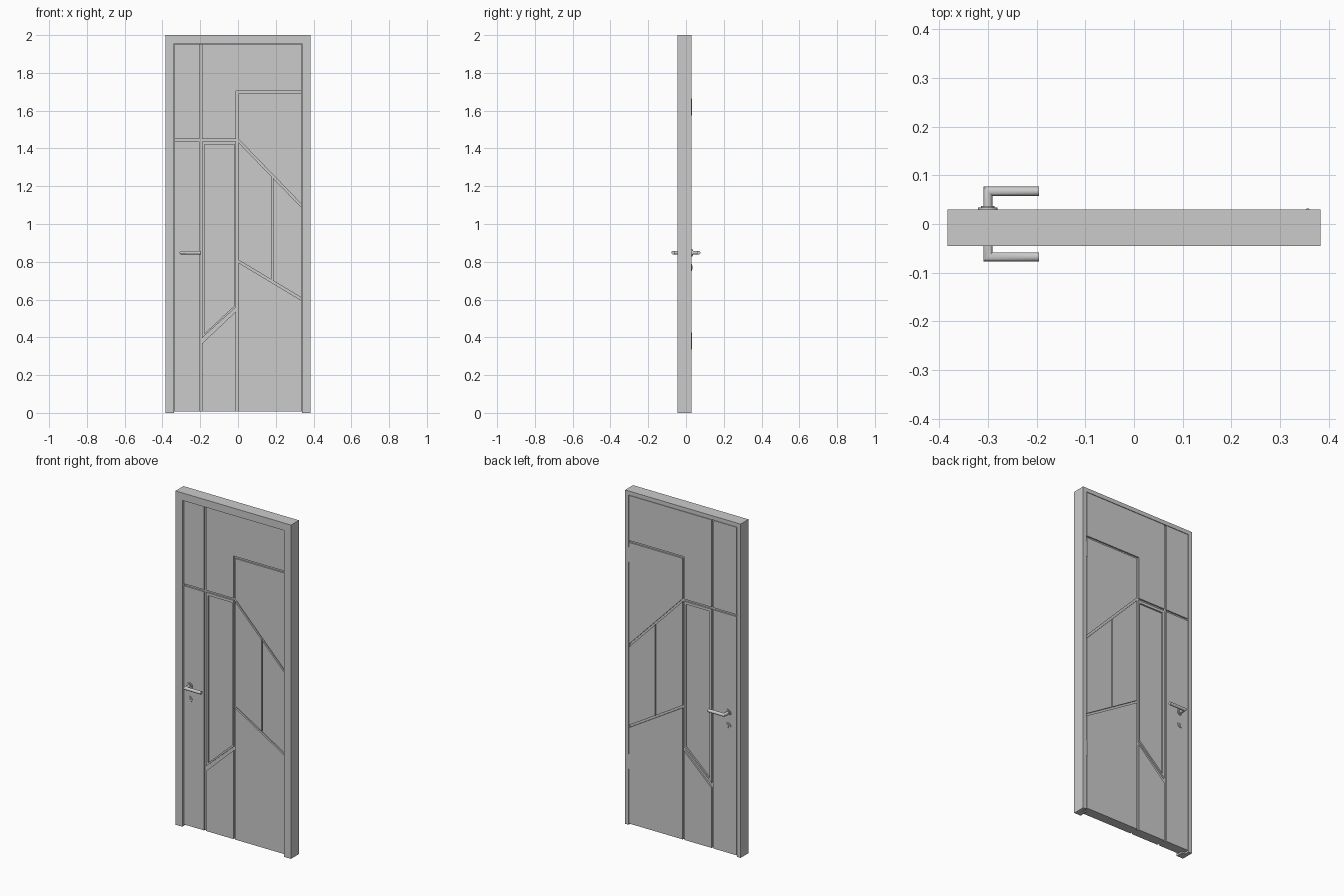
import bpy, bmesh, math
from mathutils import Matrix

if "Cube" in bpy.data.objects:
    bpy.data.objects.remove(bpy.data.objects["Cube"])


def finish(name, bm, smooth=False):
    bmesh.ops.recalc_face_normals(bm, faces=bm.faces)
    me = bpy.data.meshes.new(name)
    bm.to_mesh(me)
    bm.free()
    ob = bpy.data.objects.new(name, me)
    bpy.context.collection.objects.link(ob)
    if smooth:
        bpy.ops.object.select_all(action='DESELECT')
        ob.select_set(True)
        bpy.context.view_layer.objects.active = ob
        bpy.ops.object.shade_smooth_by_angle(angle=math.radians(35))
    return ob


def skin(bm, rings, closed=False):
    """Join equal rings of points with quads, capping the ends unless closed."""
    vs = [[bm.verts.new(p) for p in r] for r in rings]
    n = len(vs[0])
    pairs = list(zip(vs, vs[1:])) + ([(vs[-1], vs[0])] if closed else [])
    for a, b in pairs:
        for i in range(n):
            j = (i + 1) % n
            bm.faces.new((a[i], a[j], b[j], b[i]))
    if not closed:
        bm.faces.new(vs[0])
        bm.faces.new(vs[-1])


def prism(name, pts, y0, y1):
    bm = bmesh.new()
    skin(bm, [[(x, y, z) for x, z in pts] for y in (y0, y1)])
    return finish(name, bm)


def disc(name, x, z, r, y0, y1, segs=32):
    pts = [(x + r * math.cos(2 * math.pi * i / segs),
            z + r * math.sin(2 * math.pi * i / segs)) for i in range(segs)]
    bm = bmesh.new()
    skin(bm, [[(px, y, pz) for px, pz in pts] for y in (y0, y1)])
    return finish(name, bm, True)


W, H = 0.383, 2.0
FRONT, BACK, DEPTH = -0.030, 0.0295, 0.009   # leaf faces and groove depth
BOT = 0.008

# Door frame: rebated profile swept round three sides with mitred corners
profile = [(0, -0.045), (0.045, -0.045), (0.045, 0.0), (0.024, 0.0), (0.024, 0.03), (0, 0.03)]
bm = bmesh.new()
skin(bm, [[(-W + i, y, 0) for i, y in profile],
          [(-W + i, y, H - i) for i, y in profile],
          [(W - i, y, H - i) for i, y in profile],
          [(W - i, y, 0) for i, y in profile]])
finish("door_frame", bm)


# Leaf core, stepped to match the rebate
def rect(hw, top):
    return [(-hw, BOT), (hw, BOT), (hw, top), (-hw, top)]


prism("leaf_core", rect(0.336, 1.953), FRONT + DEPTH, 0.002)
prism("leaf_core_flange", rect(0.3565, 1.9735), 0.002, BACK - DEPTH)

# Raised panels on each face; the gaps between them form the grooves
A, B, C, D = -0.203, -0.190, -0.010, 0.002


def upper(x):
    return 1.452 - 1.033 * x


def lower(x):
    return 0.811 - 0.6 * x


for side, R, T, y0, y1 in (("front", 0.336, 1.953, FRONT, FRONT + DEPTH),
                           ("back", 0.3565, 1.9735, BACK - DEPTH, BACK)):
    L = -R
    panels = {
        "lock_panel": [(L, BOT), (A, BOT), (A, 1.438), (L, 1.438)],
        "top_left_panel": [(L, 1.45), (A, 1.45), (A, T), (L, T)],
        "top_panel": [(B, 1.45), (C, 1.45), (C, 1.704), (R, 1.704), (R, T), (B, T)],
        "upper_right_panel": [(D, 1.692), (D, upper(D)), (R, upper(R)), (R, 1.692)],
        "middle_panel": [(D, upper(D) - 0.017), (D, lower(D)),
                         (0.177, lower(0.177)), (0.177, upper(0.177) - 0.017)],
        "middle_right_panel": [(0.184, upper(0.184) - 0.017), (0.184, lower(0.184)),
                               (R, lower(R)), (R, upper(R) - 0.017)],
        "lower_right_panel": [(D, BOT), (R, BOT), (R, lower(R) - 0.014), (D, lower(D) - 0.014)],
        "lower_middle_panel": [(B, BOT), (C, BOT), (C, 0.538), (B, 0.368)],
    }
    for name, pts in panels.items():
        prism(f"{side}_{name}", pts, y0, y1)
    # Bead around the recessed pane
    outer = [(B, 0.397), (C, 0.56), (C, 1.438), (B, 1.438)]
    inner = [(-0.177, 0.42), (-0.019, 0.567), (-0.019, 1.422), (-0.177, 1.422)]
    bm = bmesh.new()
    skin(bm, [[(p[0], y, p[1]) for p in (o)] for o, y in
              ((outer, y0), (outer, y1), (inner, y1), (inner, y0))], closed=True)
    finish(f"{side}_pane_bead", bm)

# Lever handles, roses and key escutcheons on both faces
HX, HZ, KZ, TIP, RAD = -0.300, 0.848, 0.77, -0.195, 0.0095
for side, s, face in (("front", -1, FRONT), ("back", 1, BACK)):
    ring = [(RAD * math.cos(2 * math.pi * i / 24), RAD * math.sin(2 * math.pi * i / 24))
            for i in range(24)]
    yc = face + s * 0.0375
    bm = bmesh.new()
    skin(bm, [[(HX + u, face, HZ + v) for u, v in ring],
              [(HX + u, yc - s * u, HZ + v) for u, v in ring],
              [(TIP, yc - s * u, HZ + v) for u, v in ring]])
    finish(f"{side}_lever", bm, True)
    disc(f"{side}_rose", HX, HZ, 0.020, face, face + s * 0.004)
    disc(f"{side}_rose_collar", HX, HZ, 0.014, face, face + s * 0.007)
    disc(f"{side}_escutcheon", HX, KZ, 0.018, face, face + s * 0.003)
    disc(f"{side}_lock_cylinder", HX, KZ + 0.003, 0.007, face, face + s * 0.005)
    prism(f"{side}_lock_tail", [(HX - 0.003, KZ - 0.012), (HX + 0.003, KZ - 0.012),
                                (HX + 0.003, KZ), (HX - 0.003, KZ)], face, face + s * 0.005)

# Hinge barrels over the gap on the back
for i, z in enumerate((0.38, 1.62)):
    bm = bmesh.new()
    bmesh.ops.create_cone(bm, cap_ends=True, segments=16, radius1=0.005, radius2=0.005,
                          depth=0.09, matrix=Matrix.Translation((0.357, 0.027, z)))
    finish(f"hinge_{i + 1}", bm, True)
